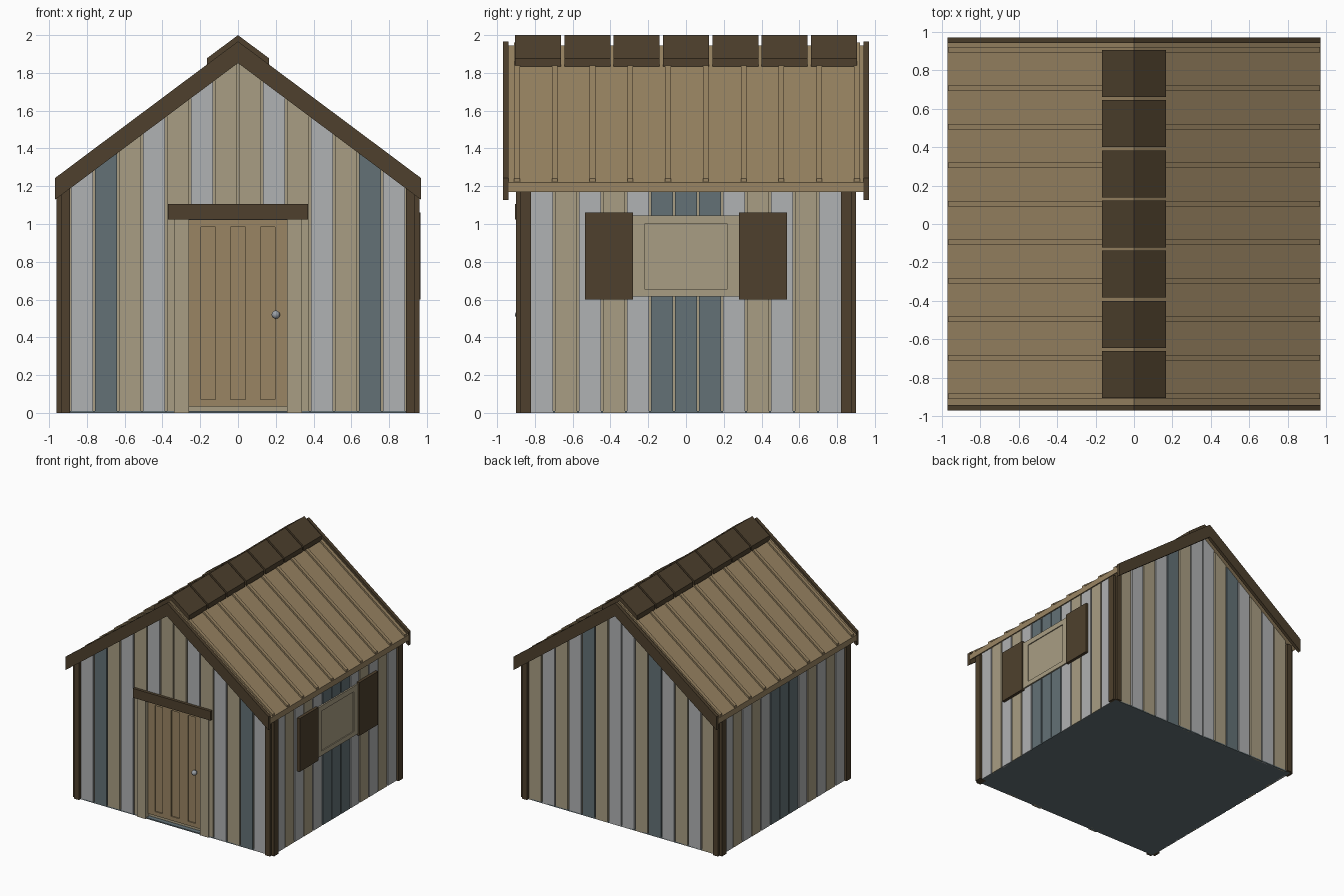
import bpy
import bmesh
from mathutils import Vector

cube = bpy.data.objects.get("Cube")
if cube:
    bpy.data.objects.remove(cube, do_unlink=True)


def material(name, hex_colour):
    srgb = [int(hex_colour[i:i + 2], 16) / 255 for i in (0, 2, 4)]
    linear = [((c + 0.055) / 1.055) ** 2.4 for c in srgb] + [1]
    mat = bpy.data.materials.new(name)
    mat.use_nodes = True
    mat.diffuse_color = linear
    mat.node_tree.nodes["Principled BSDF"].inputs["Base Color"].default_value = linear
    return mat


GREY = material("pale_grey_paint", "B0B2B3")
TAN = material("weathered_tan", "A99E83")
BLUE = material("slate_blue_paint", "637176")
BROWN = material("dark_brown_wood", "4E402D")
WOOD = material("warm_wood", "9A8563")
METAL = material("knob_metal", "9A9FA5")
PAINT = {"G": GREY, "T": TAN, "B": BLUE}

# Shared proportions
SLOPE = 0.747
EAVE = 0.97
PITCH = 0.127
HALF_BOARD = 0.0575


def under_roof(x):
    return 1.895 - SLOPE * abs(x)


def finish(name, bm, mat):
    bmesh.ops.recalc_face_normals(bm, faces=bm.faces)
    mesh = bpy.data.meshes.new(name)
    bm.to_mesh(mesh)
    bm.free()
    mesh.materials.append(mat)
    obj = bpy.data.objects.new(name, mesh)
    bpy.context.collection.objects.link(obj)
    return obj


def prism(name, outline, y0, y1, mat):
    """Extrude an outline of (x, z) points from y0 to y1."""
    bm = bmesh.new()
    face = bm.faces.new([bm.verts.new((x, y0, z)) for x, z in outline])
    ext = bmesh.ops.extrude_face_region(bm, geom=[face])
    moved = [g for g in ext["geom"] if isinstance(g, bmesh.types.BMVert)]
    bmesh.ops.translate(bm, verts=moved, vec=(0, y1 - y0, 0))
    return finish(name, bm, mat)


def box(name, xs, ys, zs, mat):
    x0, x1 = sorted(xs)
    return prism(name, [(x0, zs[0]), (x1, zs[0]), (x1, zs[1]), (x0, zs[1])],
                 *sorted(ys), mat)


def chevron(name, half, peak, thick, y0, y1, mat):
    """Roof-shaped band, with plumb-cut ends."""
    drop = SLOPE * half
    prism(name, [(-half, peak - drop), (0, peak), (half, peak - drop),
                 (half, peak - drop - thick), (0, peak - thick),
                 (-half, peak - drop - thick)], y0, y1, mat)


# Floor and solid wall core
box("floor", (-0.935, 0.935), (-0.88, 0.88), (0, 0.01), BLUE)
W = 0.925
prism("wall_core", [(-W, 0.01), (W, 0.01), (W, under_roof(W)),
                    (0, under_roof(0)), (-W, under_roof(W))], -0.84, 0.865, TAN)

# Front wall skin with a doorway
D = 0.262
prism("front_wall", [(-W, 0.01), (-D, 0.01), (-D, 1.02), (D, 1.02), (D, 0.01),
                     (W, 0.01), (W, under_roof(W)), (0, under_roof(0)),
                     (-W, under_roof(W))], -0.865, -0.84, TAN)

# Gable boards, tops cut to the roof slope
for side, sign, pattern in (("front", -1, "GBTGTGTTGTGTBG"),
                            ("back", 1, "TGTGBTGGTBGTGT")):
    for i, key in enumerate(pattern):
        mid = (i - 6.5) * PITCH
        a, b = mid - HALF_BOARD, mid + HALF_BOARD
        base = 1.02 if side == "front" and abs(mid) < 0.25 else 0
        prism(f"{side}_board", [(a, base), (b, base), (b, under_roof(b)),
                                (a, under_roof(a))],
              sign * 0.864, sign * 0.88, PAINT[key])

# Side boards
for sign, side in ((1, "left"), (-1, "right")):
    for i, key in enumerate("GTGTGBBBGTGTG"):
        mid = (i - 6) * PITCH
        box(f"{side}_board", (sign * 0.924, sign * 0.94),
            (mid - HALF_BOARD, mid + HALF_BOARD), (0, 1.19), PAINT[key])

# Corner posts, each of two planks
for sx in (-1, 1):
    for sy in (-1, 1):
        box("corner_front_plank", (sx * 0.89, sx * 0.935),
            (sy * 0.82, sy * 0.90), (0, 1.2), BROWN)
        box("corner_side_plank", (sx * 0.935, sx * 0.96),
            (sy * 0.82, sy * 0.88), (0, 1.175), BROWN)

# Door: backing, then stiles and rails leaving three sunk panels
box("door_panel", (-D, D), (-0.846, -0.838), (0.035, 1.02), WOOD)
for a, b in ((-D, -0.195), (-0.12, -0.04), (0.04, 0.12), (0.195, D)):
    box("door_stile", (a, b), (-0.856, -0.84), (0.035, 1.02), WOOD)
for a, b in ((0.035, 0.07), (0.985, 1.02)):
    box("door_rail", (-D, D), (-0.856, -0.84), (a, b), WOOD)
for s in (-1, 1):
    box("door_frame", (s * 0.26, s * 0.34), (-0.89, -0.85), (0, 1.03), TAN)
box("door_lintel", (-0.37, 0.37), (-0.905, -0.85), (1.025, 1.105), BROWN)

# Door knob
bm = bmesh.new()
bmesh.ops.create_uvsphere(bm, u_segments=16, v_segments=10, radius=0.022)
bmesh.ops.translate(bm, verts=bm.verts, vec=Vector((0.2, -0.883, 0.52)))
knob = finish("door_knob", bm, METAL)
for poly in knob.data.polygons:
    poly.use_smooth = True
box("knob_stem", (0.192, 0.208), (-0.88, -0.85), (0.512, 0.528), METAL)

# Window on the left wall, with open shutters
box("window_pane", (0.93, 0.944), (-0.22, 0.22), (0.655, 1.0), TAN)
for zs in ((0.615, 0.655), (1.0, 1.045)):
    box("window_rail", (0.93, 0.952), (-0.285, 0.285), zs, TAN)
for s in (-1, 1):
    box("window_stile", (0.93, 0.952), (s * 0.22, s * 0.285), (0.655, 1.0), TAN)
    box("shutter", (0.935, 0.965), (s * 0.28, s * 0.535), (0.6, 1.06), BROWN)

# Roof sheet, battens, gable trim and ridge caps
chevron("roof", EAVE, 1.945, 0.05, -0.94, 0.94, WOOD)
for k in range(10):
    y = -0.895 + 0.2 * k
    chevron("roof_batten", EAVE - 0.003, 1.962, 0.03, y - 0.015, y + 0.015, WOOD)
for s in (-1, 1):
    chevron("bargeboard", EAVE, 1.967, 0.115, *sorted((s * 0.94, s * 0.97)), BROWN)
for k in range(7):
    y = (k - 3) * 0.261
    chevron("ridge_cap", 0.165, 2.0, 0.042, y - 0.122, y + 0.122, BROWN)
